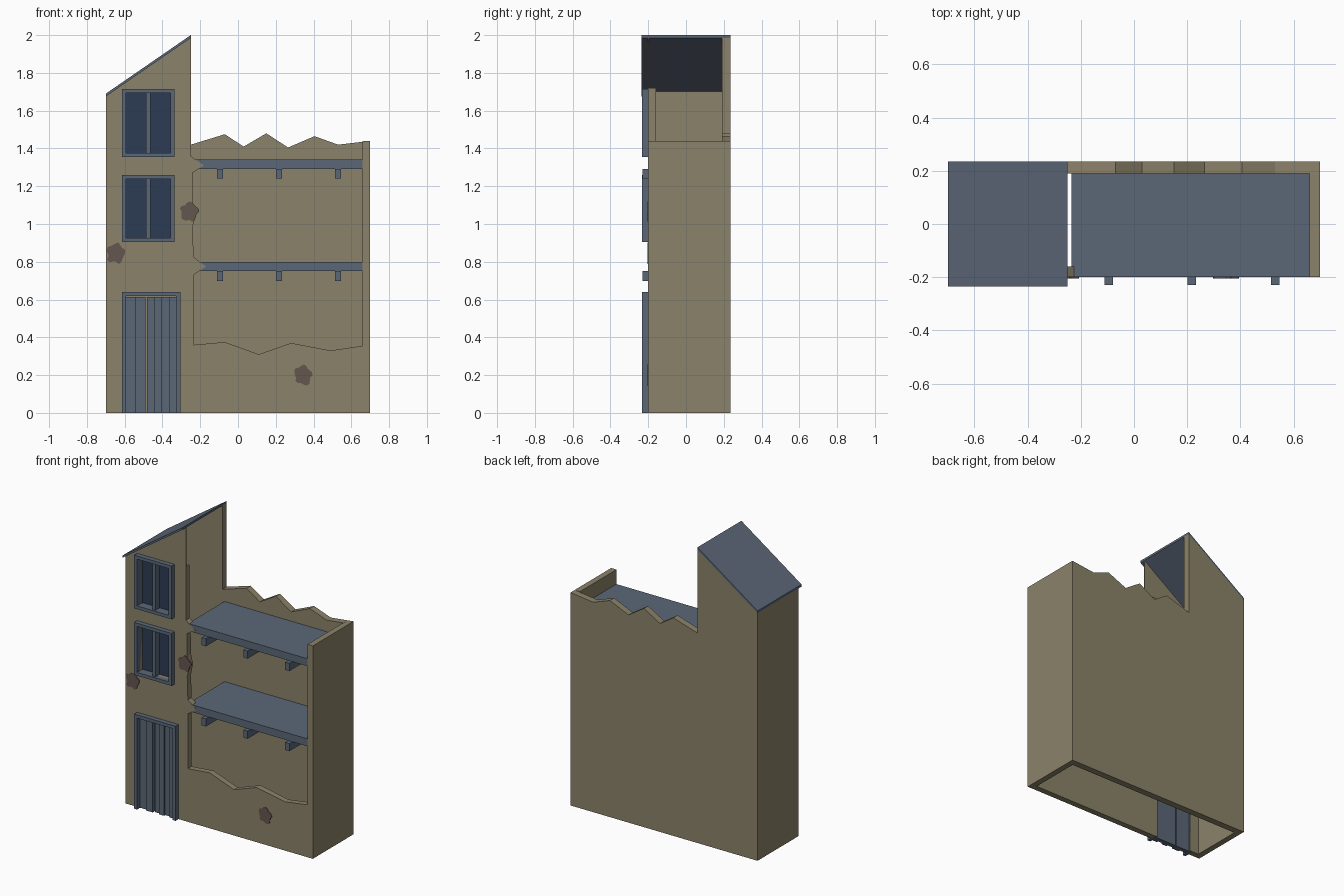
import bpy, bmesh, math, random
from mathutils import Vector

cube = bpy.data.objects.get("Cube")
if cube:
    bpy.data.objects.remove(cube)


def material(name, rgb):
    m = bpy.data.materials.new(name)
    m.use_nodes = True
    m.diffuse_color = (*rgb, 1)
    bsdf = m.node_tree.nodes["Principled BSDF"]
    bsdf.inputs["Base Color"].default_value = (*rgb, 1)
    bsdf.inputs["Roughness"].default_value = 0.9
    return m


PLASTER = material("sand plaster", (0.26, 0.225, 0.142))
TIMBER = material("slate blue timber", (0.105, 0.136, 0.185))
GLASS = material("dark blue glass", (0.025, 0.044, 0.084))
BRICK = material("exposed brown brick", (0.13, 0.093, 0.08))


def finish(name, bm, mat):
    bmesh.ops.recalc_face_normals(bm, faces=bm.faces)
    mesh = bpy.data.meshes.new(name)
    bm.to_mesh(mesh)
    bm.free()
    mesh.materials.append(mat)
    ob = bpy.data.objects.new(name, mesh)
    bpy.context.collection.objects.link(ob)
    return ob


def box(name, x, y, z, mat):
    bm = bmesh.new()
    bmesh.ops.create_cube(bm, size=1)
    for v in bm.verts:
        v.co = [lo + (c + 0.5) * (hi - lo) for c, (lo, hi) in zip(v.co, (x, y, z))]
    return finish(name, bm, mat)


def slab(name, outline, y, mat, holes=()):
    """Fill an x-z outline with holes and give it depth along y."""
    bm = bmesh.new()
    for loop in (outline, *holes):
        vs = [bm.verts.new((px, y[0], pz)) for px, pz in loop]
        for a, b in zip(vs, vs[1:] + vs[:1]):
            bm.edges.new((a, b))
    bmesh.ops.triangle_fill(bm, edges=bm.edges[:], use_beauty=True, normal=(0, -1, 0))
    bmesh.ops.dissolve_limit(bm, angle_limit=0.01, verts=bm.verts[:], edges=bm.edges[:])
    ext = bmesh.ops.extrude_face_region(bm, geom=bm.faces[:])
    moved = [g for g in ext["geom"] if isinstance(g, bmesh.types.BMVert)]
    bmesh.ops.translate(bm, verts=moved, vec=(0, y[1] - y[0], 0))
    return finish(name, bm, mat)


def rect(x, z):
    return [(x[0], z[0]), (x[1], z[0]), (x[1], z[1]), (x[0], z[1])]


# Main dimensions
W, T = 0.7, 0.04
FRONT, BACK = -0.2, 0.235
INNER = BACK - 0.045
TOWER = -0.25


def roof_z(x):
    return 1.675 + (x + W) * 0.31 / 0.45


# Openings
WIN_X = (-0.615, -0.335)
WINDOWS = {"lower": (0.905, 1.26), "upper": (1.355, 1.715)}
DOOR_X, DOOR_TOP, RIM = (-0.615, -0.305), 0.64, 0.022
EAVE = 1.72


def inset(span, d=RIM):
    return span[0] + d, span[1] - d


# Front wall with a ragged breach and a door notch
dx = inset(DOOR_X)
breach = [(W - T, 0.355), (0.49, 0.33), (0.28, 0.37), (0.11, 0.31), (-0.07, 0.375),
          (-0.235, 0.36), (-0.235, 0.73), (-0.17, 0.775), (-0.235, 0.825), (-0.24, 0.98),
          (-0.225, 1.06), (-0.24, 1.12), (-0.242, 1.27), (-0.18, 1.31), (TOWER, 1.36)]
door_notch = [(dx[0], 0), (dx[0], DOOR_TOP - RIM), (dx[1], DOOR_TOP - RIM), (dx[1], 0)]
eave_x = -W + (EAVE - 1.675) * 0.45 / 0.31
slab("front_wall",
     [(-W, 0), *door_notch, (W - T, 0), *breach, (TOWER, EAVE), (eave_x, EAVE), (-W, roof_z(-W))],
     (FRONT, FRONT + T), PLASTER,
     [rect(inset(WIN_X), inset(z)) for z in WINDOWS.values()])
slab("front_gable", [(eave_x, EAVE), (TOWER, EAVE), (TOWER, roof_z(TOWER))],
     (FRONT, FRONT + 0.004), PLASTER)

# Back wall with a crumbled top edge
crumbled = [(W, 1.44), (W - T, 1.435), (0.53, 1.42), (0.405, 1.465), (0.265, 1.405),
            (0.15, 1.48), (0.03, 1.41), (-0.07, 1.475), (TOWER, 1.42)]
slab("back_wall", [(-W, 0), (W, 0), *crumbled, (TOWER, roof_z(TOWER)), (-W, roof_z(-W))],
     (INNER, BACK), PLASTER)

# Side walls
box("left_wall", (W - T, W), (FRONT, INNER), (0, 1.44), PLASTER)
slab("right_wall", [(-W, 0), (T - W, 0), (T - W, roof_z(T - W)), (-W, roof_z(-W))],
     (FRONT + T, INNER), PLASTER)

# Lean-to roof
slab("tower_roof", [(-W, roof_z(-W)), (TOWER, roof_z(TOWER)),
                    (TOWER, roof_z(TOWER) + 0.015), (-W, roof_z(-W) + 0.015)],
     (-BACK, BACK), TIMBER)

# Floors and their joists
for storey, top in (("lower", 0.8), ("upper", 1.342)):
    box(storey + "_floor", (-0.235, W - T), (FRONT + 0.001, INNER), (top - 0.05, top), TIMBER)
    for i, x in enumerate((-0.095, 0.217, 0.53)):
        box(f"{storey}_joist_{i + 1}", (x - 0.016, x + 0.016), (-0.23, INNER),
            (top - 0.102, top - 0.05), TIMBER)

# Windows
for storey, z in WINDOWS.items():
    x = inset(WIN_X)
    slab(storey + "_window_frame", rect(WIN_X, z), (-0.232, FRONT + T), TIMBER,
         [rect(x, inset(z))])
    mid = sum(WIN_X) / 2
    box(storey + "_window_mullion", (mid - 0.011, mid + 0.011), (-0.22, -0.17), inset(z), TIMBER)
    box(storey + "_window_glass", x, (-0.175, -0.168), inset(z), GLASS)

# Door frame and planks, with a gap between the two leaves
slab("door_frame", [(DOOR_X[0], 0), *door_notch, (DOOR_X[1], 0),
                    (DOOR_X[1], DOOR_TOP), (DOOR_X[0], DOOR_TOP)],
     (-0.232, FRONT + T), TIMBER)
step = 0.043
for leaf, start in (("left", -0.482), ("right", -0.593)):
    count = 4 if leaf == "left" else 2
    width = (dx[1] - start if leaf == "left" else 0.103) / count
    for i in range(count):
        x = start + i * width
        depth = FRONT - 0.012 * (i % 2)
        box(f"{leaf}_door_plank_{i + 1}", (x, x + width), (depth, FRONT + 0.03),
            (0, DOOR_TOP - RIM - 0.004), TIMBER)

# Patches of bare brick
random.seed(4)
for i, (cx, cz) in enumerate(((0.345, 0.2), (-0.648, 0.845), (-0.258, 1.065))):
    ring = []
    for k in range(20):
        a = math.tau * k / 20
        r = (0.052 if k % 4 < 2 else 0.042) + random.uniform(-0.004, 0.004)
        ring.append((cx + r * math.cos(a), cz + r * math.sin(a) * 1.08))
    slab(f"brick_patch_{i + 1}", ring, (FRONT - 0.004, FRONT + 0.002), BRICK)
